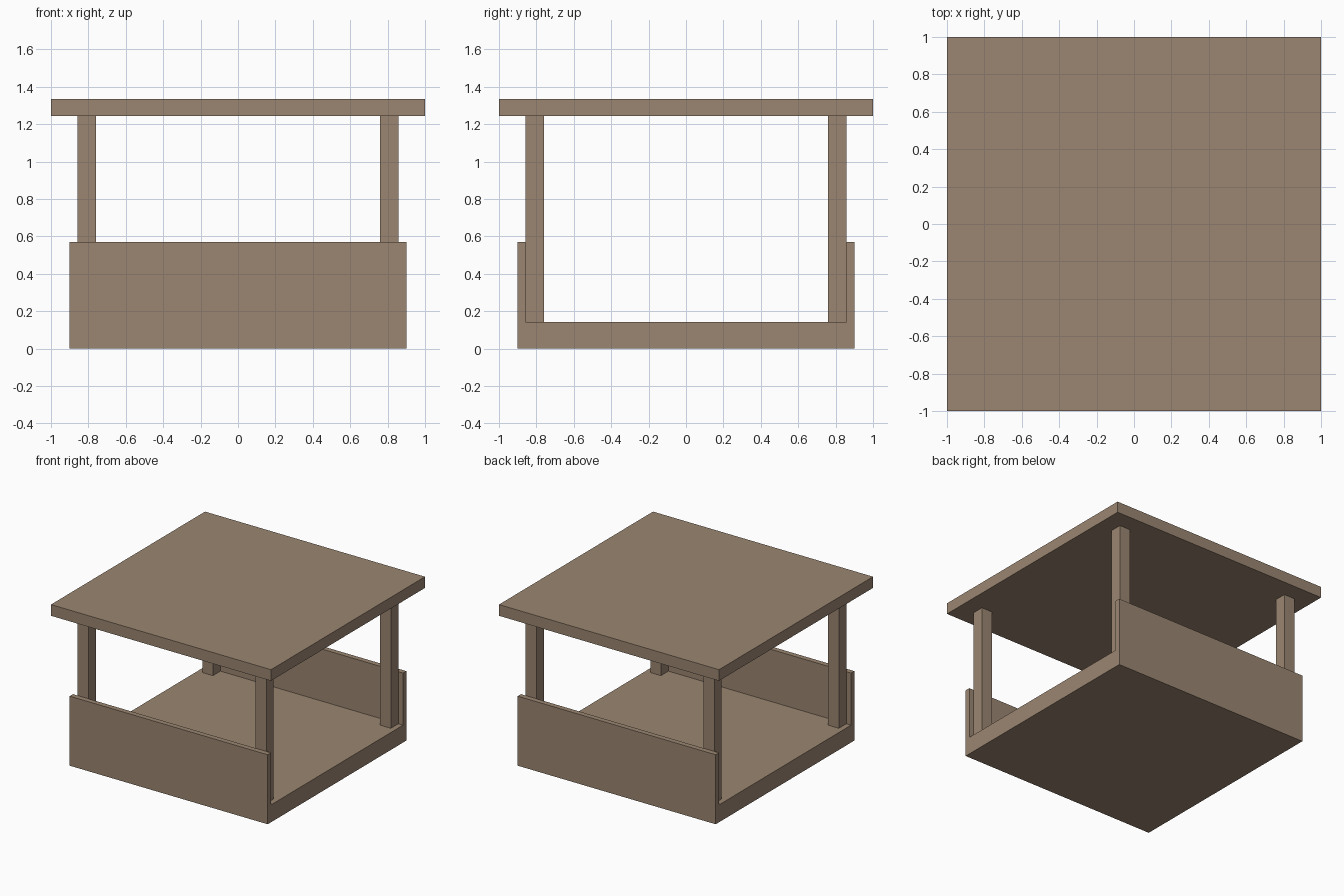
import bpy
import bmesh
from mathutils import Vector

cube = bpy.data.objects.get("Cube")
if cube:
    bpy.data.objects.remove(cube, do_unlink=True)

# Single wood colour
wood = bpy.data.materials.new("light_brown_wood")
wood.use_nodes = True
colour = (0.328, 0.238, 0.165, 1.0)
wood.diffuse_color = colour
wood.node_tree.nodes["Principled BSDF"].inputs["Base Color"].default_value = colour


def add_object(name, bm):
    bmesh.ops.recalc_face_normals(bm, faces=bm.faces)
    mesh = bpy.data.meshes.new(name)
    bm.to_mesh(mesh)
    bm.free()
    mesh.materials.append(wood)
    obj = bpy.data.objects.new(name, mesh)
    bpy.context.collection.objects.link(obj)
    return obj


def box(name, low, high):
    low, high = Vector(low), Vector(high)
    bm = bmesh.new()
    bmesh.ops.create_cube(bm, size=1)
    bmesh.ops.scale(bm, vec=high - low, verts=bm.verts)
    bmesh.ops.translate(bm, vec=(low + high) / 2, verts=bm.verts)
    return add_object(name, bm)


HALF = 0.9        # half width of the base
INNER = 0.857     # inside face of the walls
FLOOR = 0.143     # top of the floor slab
WALL_TOP = 0.571
ROOF_LOW, ROOF_TOP = 1.243, 1.335
POST_IN = 0.76

# Floor slab with its front and back walls: a U profile extruded along x
half_profile = [(HALF, 0), (HALF, WALL_TOP), (INNER, WALL_TOP), (INNER, FLOOR)]
profile = half_profile + [(-y, z) for y, z in reversed(half_profile)]
bm = bmesh.new()
end = bm.faces.new([bm.verts.new((-HALF, y, z)) for y, z in profile])
side = bmesh.ops.extrude_face_region(bm, geom=[end], use_keep_orig=True)
moved = [v for v in side["geom"] if isinstance(v, bmesh.types.BMVert)]
bmesh.ops.translate(bm, vec=(2 * HALF, 0, 0), verts=moved)
add_object("floor_and_walls", bm)

# Corner posts
for x_name, sx in (("left", 1), ("right", -1)):
    for y_name, sy in (("front", -1), ("back", 1)):
        xs = sorted((sx * POST_IN, sx * INNER))
        ys = sorted((sy * POST_IN, sy * INNER))
        box(f"{y_name}_{x_name}_post",
            (xs[0], ys[0], FLOOR), (xs[1], ys[1], ROOF_LOW))

# Flat roof
box("roof", (-1, -1, ROOF_LOW), (1, 1, ROOF_TOP))
